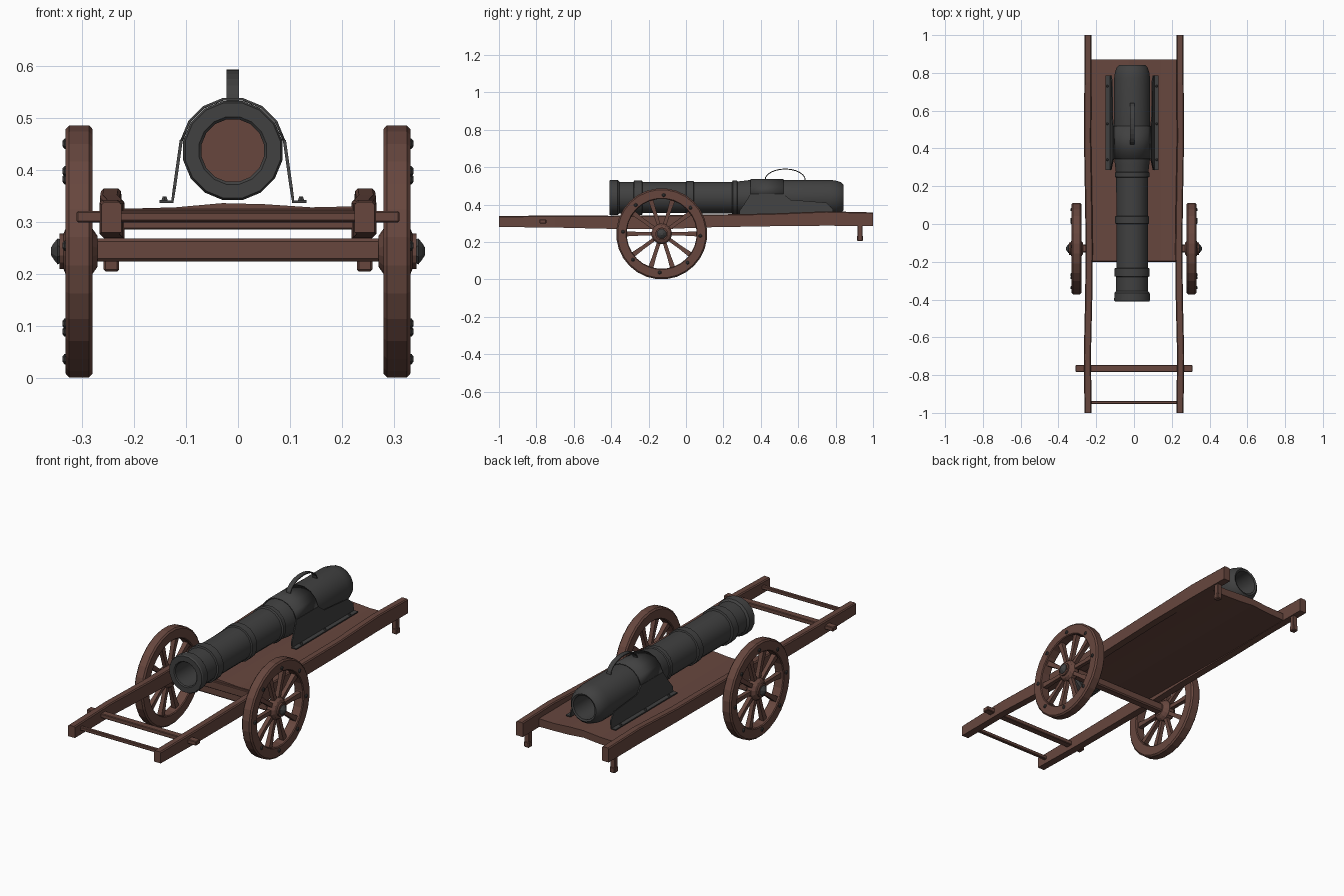
import bpy, bmesh, math
from mathutils import Matrix, Vector

if "Cube" in bpy.data.objects:
    bpy.data.objects.remove(bpy.data.objects["Cube"])


def material(name, rgb):
    m = bpy.data.materials.new(name)
    m.diffuse_color = (*rgb, 1)
    m.use_nodes = True
    m.node_tree.nodes["Principled BSDF"].inputs["Base Color"].default_value = m.diffuse_color
    return m


WOOD = material("red_brown_wood", (0.135, 0.062, 0.048))
IRON = material("dark_iron", (0.052, 0.052, 0.052))


def finish(name, bm, mat, smooth=False):
    bmesh.ops.recalc_face_normals(bm, faces=bm.faces)
    me = bpy.data.meshes.new(name)
    bm.to_mesh(me)
    bm.free()
    me.materials.append(mat)
    ob = bpy.data.objects.new(name, me)
    bpy.context.collection.objects.link(ob)
    if smooth:
        bpy.ops.object.select_all(action='DESELECT')
        ob.select_set(True)
        bpy.context.view_layer.objects.active = ob
        bpy.ops.object.shade_smooth_by_angle(angle=math.radians(30))
    return ob


def loft(bm, rings, closed=False):
    """Skin equal-length vertex rings; cap the ends or join last to first."""
    vs = [[bm.verts.new(p) for p in r] for r in rings]
    n = len(vs[0])
    for i in range(len(vs) if closed else len(vs) - 1):
        a, b = vs[i], vs[(i + 1) % len(vs)]
        for k in range(n):
            bm.faces.new((a[k], a[(k + 1) % n], b[(k + 1) % n], b[k]))
    if not closed:
        bm.faces.new(vs[0])
        bm.faces.new(vs[-1])


def lathe(bm, profile, n, centre, axis, closed=False):
    """Spin (radius, distance) points about the x or y axis."""
    rings = []
    for r, t in profile:
        ring = []
        for k in range(n):
            a = 2 * math.pi * (k + 0.5) / n
            u, v = r * math.cos(a), r * math.sin(a)
            ring.append(Vector(centre) + Vector((t, u, v) if axis == 'x' else (u, t, v)))
        rings.append(ring)
    loft(bm, rings, closed)


def box(name, x0, x1, y0, y1, z0, z1, mat, bevel=0.003):
    bm = bmesh.new()
    loft(bm, [[(x, y0, z0), (x, y1, z0), (x, y1, z1), (x, y0, z1)] for x in (x0, x1)])
    if bevel:
        bmesh.ops.bevel(bm, geom=bm.edges[:], offset=bevel, segments=1, affect='EDGES')
    return finish(name, bm, mat)


def sheet(name, rows, thick, mat, smooth=False):
    bm = bmesh.new()
    vs = [[bm.verts.new(p) for p in r] for r in rows]
    for a, b in zip(vs, vs[1:]):
        for k in range(len(a) - 1):
            bm.faces.new((a[k], a[k + 1], b[k + 1], b[k]))
    ob = finish(name, bm, mat, smooth)
    mod = ob.modifiers.new("thickness", 'SOLIDIFY')
    mod.thickness, mod.offset = thick, 0
    return ob


# Side rails: slightly crooked beams (y, x shift, bottom, top)
RAIL = [(-1, 0, .280, .338), (-.7, .004, .277, .342), (-.4, -.003, .270, .340),
        (-.13, -.006, .268, .342), (.1, -.003, .278, .346), (.45, .003, .284, .352),
        (.75, .001, .287, .364), (1, 0, .285, .358)]
for s, side in ((-1, "left"), (1, "right")):
    bm = bmesh.new()
    rings = []
    for y, dx, z0, z1 in RAIL:
        xa, xb = s * (.224 + dx), s * (.262 + dx)
        c = .005
        rings.append([(xa, y, z0), (xb, y, z0), (xb, y, z1 - c),
                      (xb - s * c, y, z1), (xa + s * c, y, z1), (xa, y, z1 - c)])
    loft(bm, rings)
    finish(side + "_rail", bm, WOOD)

    # Rear prop leg with a thicker foot
    box(side + "_leg", s * .230, s * .256, .917, .943, .225, .30, WOOD, .002)
    box(side + "_foot", s * .228, s * .258, .915, .945, .205, .235, WOOD, .004)

# Warped bed boards (x, bottom, top)
bm = bmesh.new()
BED = [(-.228, .288, .325), (-.12, .292, .328), (-.03, .300, .336),
       (.05, .293, .334), (.14, .290, .328), (.228, .289, .330)]
loft(bm, [[(x, -.19, z0), (x, .87, z0), (x, .87, z1), (x, -.19, z1)] for x, z0, z1 in BED])
finish("bed", bm, WOOD)
box("bed_front_batten", -.228, .228, -.20, -.17, .285, .325, WOOD)

# Cross bars and axle
box("cross_bar", -.31, .31, -.783, -.747, .299, .321, WOOD)
box("pull_bar", -.23, .23, -.954, -.936, .301, .319, WOOD)
box("axle", -.285, .285, -.152, -.108, .224, .268, WOOD, .006)

# Wheels
HUB_Y, HUB_Z, RIM_X = -.13, .2435, .305
for s, side in ((-1, "left"), (1, "right")):
    c = Vector((s * RIM_X, HUB_Y, HUB_Z))
    bm = bmesh.new()
    w = .026
    lathe(bm, [(.187, -w + .004), (.191, -w), (.236, -w), (.2435, -w + .007),
               (.2435, w - .007), (.236, w), (.191, w), (.187, w - .004)], 28, c, 'x', True)
    finish(side + "_wheel_rim", bm, WOOD)

    bm = bmesh.new()
    for k in range(10):
        rot = Matrix.Translation(c) @ Matrix.Rotation(math.radians(18 + 36 * k), 4, 'X')
        rings = []
        for r, hx, hy in ((.03, .011, .010), (.12, .010, .010), (.195, .013, .014)):
            rings.append([rot @ Vector((a * hx, b * hy, r))
                          for a, b in ((-1, -1), (1, -1), (1, 1), (-1, 1))])
        loft(bm, rings)
    finish(side + "_spokes", bm, WOOD)

    bm = bmesh.new()
    lathe(bm, [(.030, -s * .035), (.046, -s * .024), (.055, -s * .012), (.055, s * .012),
               (.046, s * .025), (.034, s * .030), (.034, s * .038)], 14, c, 'x')
    finish(side + "_hub", bm, WOOD)

    bm = bmesh.new()
    lathe(bm, [(.024, s * .036), (.027, s * .041), (.018, s * .048), (.008, s * .054)], 8, c, 'x')
    for k in range(8):
        a = math.radians(45 * k + 3)
        p = c + Vector((0, .207 * math.sin(a), .207 * math.cos(a)))
        lathe(bm, [(.010, s * .024), (.010, s * .028), (.005, s * .032)], 6, p, 'x')
    finish(side + "_wheel_bolts", bm, IRON)

# Gun barrel: hollow turned tube with raised bands
CX, CZ = -.01, .437
TUBE = [(.061, -.405), (.066, -.41), (.093, -.41), (.097, -.403), (.095, -.365), (.086, -.355),
        (.086, -.28), (.094, -.277), (.094, -.235), (.085, -.232), (.085, .0), (.092, .003),
        (.092, .040), (.085, .043), (.086, .245), (.093, .25), (.093, .272), (.088, .276),
        (.092, .31), (.097, .35), (.097, .77), (.093, .80), (.084, .828), (.070, .842),
        (.061, .838)]
bm = bmesh.new()
lathe(bm, TUBE, 16, (CX, 0, CZ), 'y', True)
finish("barrel", bm, IRON, True)

# Wooden plug inside the bore
bm = bmesh.new()
lathe(bm, [(.0615, .45), (.0615, .70)], 16, (CX, 0, CZ), 'y')
finish("bore_plug", bm, WOOD)

# Iron strap hugging the top of the breech
arc = [(.100 * math.cos(math.radians(a)), .100 * math.sin(math.radians(a)))
       for a in [11.25 + 22.5 * k for k in range(8)]]
sheet("breech_cover", [[(CX + x, y, CZ + z) for x, z in arc] for y in (.345, .52)], .005, IRON, True)

# Saddle side plates, flaring down to bolted flanges
PLATE = [(.285, .365), (.31, .40), (.345, .457), (.52, .457), (.56, .425), (.75, .41), (.785, .375)]
for s, side in ((-1, "left"), (1, "right")):
    rows = []
    for y, top in PLATE:
        x_top = .116 - .017 * (top - .338) / .119
        rows.append([(CX + s * .141, y, .339), (CX + s * .116, y, .339), (CX + s * x_top, y, top)])
    sheet(side + "_saddle_plate", rows, .006, IRON)
    bm = bmesh.new()
    for y in (.34, .53, .73):
        bmesh.ops.create_cone(bm, cap_ends=True, segments=6, radius1=.007, radius2=.004, depth=.007,
                              matrix=Matrix.Translation((CX + s * .131, y, .345)))
    finish(side + "_saddle_bolts", bm, IRON)

# Carrying handle on top
pts = [(.53 + .108 * math.cos(a), .530 + .060 * math.sin(a))
       for a in [math.pi * k / 12 for k in range(13)]]
sheet("handle", [[(CX - .012, y, z), (CX + .012, y, z)] for y, z in pts], .005, IRON)
